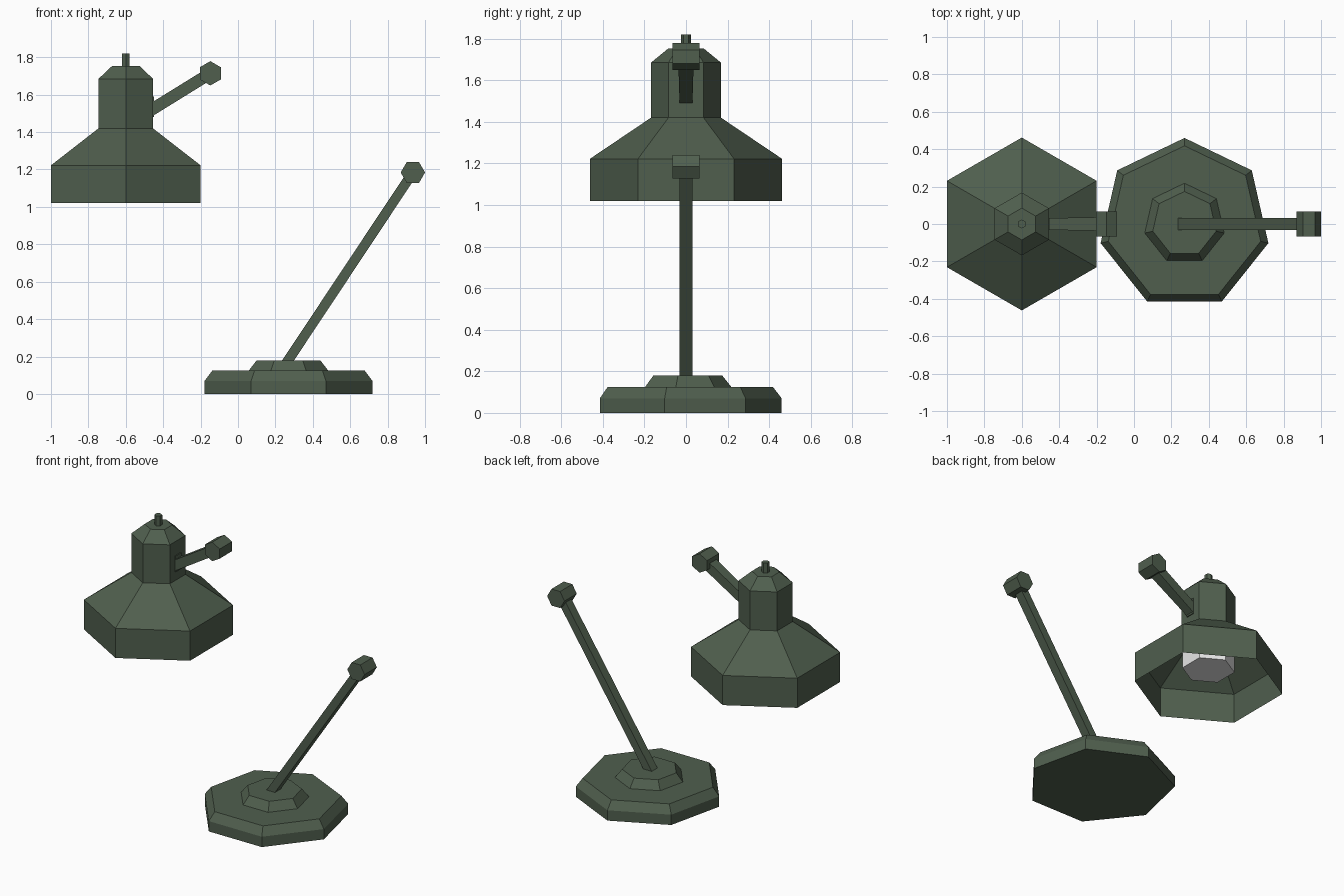
import bpy, bmesh, math
from mathutils import Vector

if "Cube" in bpy.data.objects:
    bpy.data.objects.remove(bpy.data.objects["Cube"])


def material(name, rgb):
    m = bpy.data.materials.new(name)
    m.diffuse_color = (*rgb, 1)
    m.use_nodes = True
    m.node_tree.nodes["Principled BSDF"].inputs["Base Color"].default_value = m.diffuse_color
    return m


GREEN = material("dark_green", (0.080, 0.114, 0.076))
WHITE = material("white", (0.85, 0.85, 0.85))


def finish(name, bm, mat, fix=True):
    if fix:
        bmesh.ops.recalc_face_normals(bm, faces=bm.faces)
    me = bpy.data.meshes.new(name)
    bm.to_mesh(me)
    bm.free()
    me.materials.append(mat)
    ob = bpy.data.objects.new(name, me)
    bpy.context.collection.objects.link(ob)
    return ob


def turned(name, x, sides, profile, mat, bottom=True):
    """Faceted turning around a vertical axis; one corner points to +y."""
    bm = bmesh.new()
    rings = []
    for r, z in profile:
        rings.append([bm.verts.new((x + r * math.cos(math.pi / 2 + 2 * math.pi * i / sides),
                                    r * math.sin(math.pi / 2 + 2 * math.pi * i / sides), z))
                      for i in range(sides)])
    for a, b in zip(rings, rings[1:]):
        for i in range(sides):
            j = (i + 1) % sides
            bm.faces.new((a[i], a[j], b[j], b[i]))
    bm.faces.new(rings[-1])
    if bottom:
        bm.faces.new(rings[0][::-1])
    return finish(name, bm, mat, fix=bottom)


def bar(name, p, q, thick, w0, w1):
    """Rectangular bar in the xz plane, width along y going from w0 to w1."""
    p, q = Vector((p[0], 0, p[1])), Vector((q[0], 0, q[1]))
    d = (q - p).normalized()
    n = Vector((-d.z, 0, d.x)) * thick / 2
    bm = bmesh.new()
    ends = []
    for c, w in ((p, w0), (q, w1)):
        y = Vector((0, w / 2, 0))
        ends.append([bm.verts.new(c + v) for v in (n + y, n - y, -n - y, -n + y)])
    a, b = ends
    for i in range(4):
        j = (i + 1) % 4
        bm.faces.new((a[i], a[j], b[j], b[i]))
    bm.faces.new(a)
    bm.faces.new(b)
    return finish(name, bm, GREEN)


def joint(name, x, z, turn):
    """Six-sided pivot lying along y."""
    bm = bmesh.new()
    ends = [[bm.verts.new((x + 0.065 * math.cos(turn + i * math.pi / 3), y,
                           z + 0.065 * math.sin(turn + i * math.pi / 3)))
             for i in range(6)] for y in (-0.066, 0.066)]
    a, b = ends
    for i in range(6):
        j = (i + 1) % 6
        bm.faces.new((a[i], a[j], b[j], b[i]))
    bm.faces.new(a)
    bm.faces.new(b)
    return finish(name, bm, GREEN)


# Seven-sided stepped base
turned("base", 0.27, 7, [(0.46, 0), (0.46, 0.07), (0.418, 0.125),
                         (0.218, 0.125), (0.174, 0.18)], GREEN)

# Lower arm with its pivot
bar("lower_arm", (0.255, 0.16), (0.935, 1.184), 0.053, 0.062, 0.062)
joint("lower_arm_pivot", 0.935, 1.184, 0)

# Upper arm with its pivot and mounting plate
bar("upper_arm", (-0.465, 1.518), (-0.148, 1.714), 0.064, 0.062, 0.074)
joint("upper_arm_pivot", -0.148, 1.714, math.pi / 6)
bar("mounting_plate", (-0.452, 1.48), (-0.452, 1.59), 0.008, 0.062, 0.062)

# Six-sided shade, open below, with switch knob and bulb
turned("shade", -0.6, 6, [(0.462, 1.02), (0.462, 1.222), (0.168, 1.42),
                          (0.168, 1.685), (0.085, 1.753)], GREEN, bottom=False)
turned("switch_knob", -0.6, 6, [(0.024, 1.74), (0.024, 1.82)], GREEN)
turned("bulb", -0.6, 6, [(0.163, 1.145), (0.163, 1.43)], WHITE)
